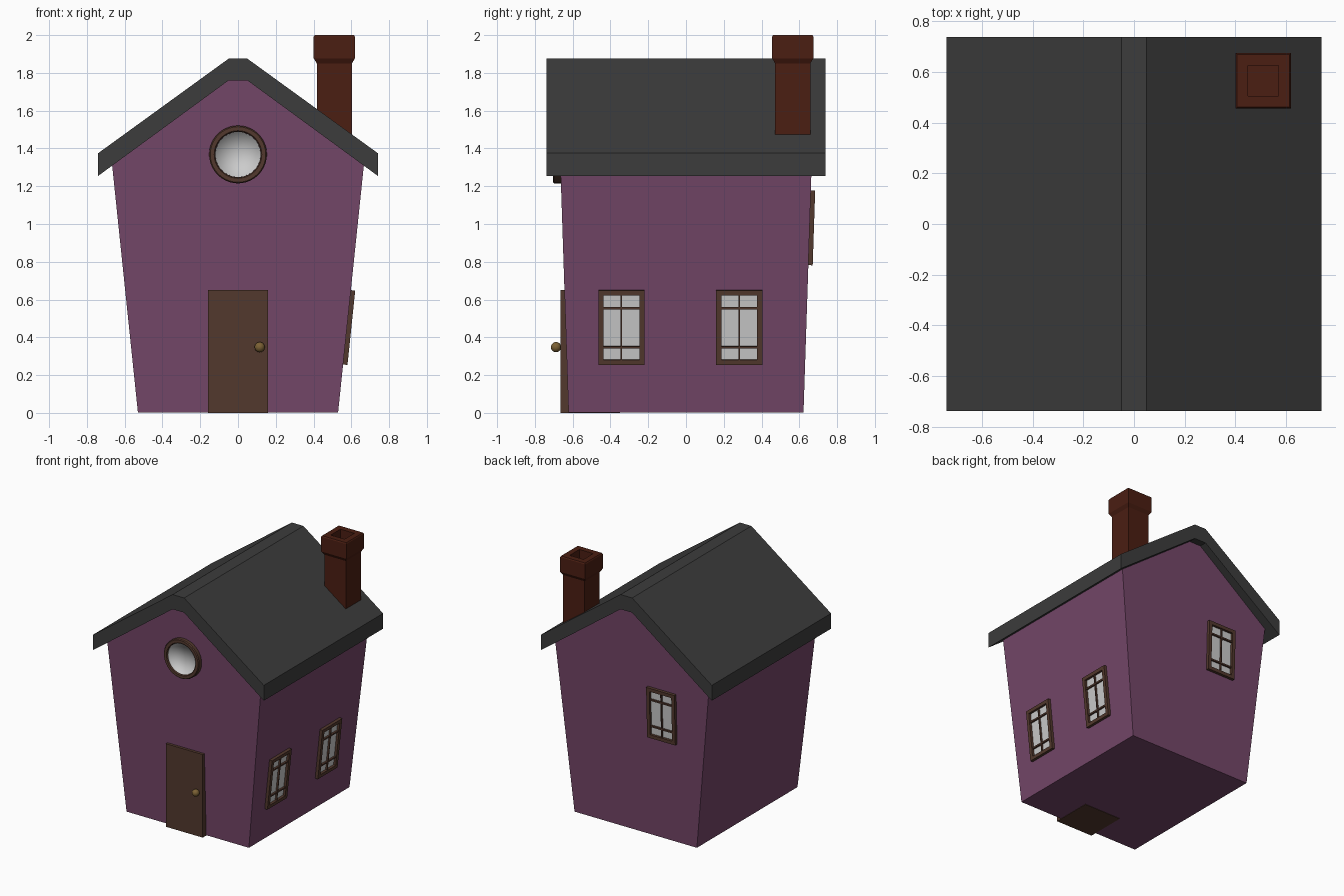
import bpy, bmesh
from math import sin, cos, pi
from mathutils import Matrix, Vector

if "Cube" in bpy.data.objects:
    bpy.data.objects.remove(bpy.data.objects["Cube"])


def mat(name, rgb):
    m = bpy.data.materials.new(name)
    m.diffuse_color = (*rgb, 1)
    m.use_nodes = True
    m.node_tree.nodes["Principled BSDF"].inputs["Base Color"].default_value = m.diffuse_color
    return m


WALL = mat("plum_wall", (0.175, 0.062, 0.14))
ROOF = mat("dark_roof", (0.045, 0.045, 0.045))
WOOD = mat("brown_wood", (0.085, 0.04, 0.026))
BRICK = mat("red_brick", (0.07, 0.013, 0.006))
BRASS = mat("brass", (0.2, 0.12, 0.035))
GLASS = mat("pale_glass", (0.6, 0.6, 0.6))


def finish(bm, name, material, matrix=None, smooth=False):
    bmesh.ops.recalc_face_normals(bm, faces=bm.faces)
    me = bpy.data.meshes.new(name)
    bm.to_mesh(me)
    bm.free()
    me.materials.append(material)
    for p in me.polygons:
        p.use_smooth = smooth
    ob = bpy.data.objects.new(name, me)
    bpy.context.collection.objects.link(ob)
    if matrix:
        ob.matrix_world = matrix
    return ob


def loft(name, rings, material, closed=False, matrix=None):
    """Bridge equal rings of points; cap the ends, or close back to the first ring."""
    bm = bmesh.new()
    vs = [[bm.verts.new(p) for p in r] for r in rings]
    n = len(vs[0])
    pairs = list(zip(vs, vs[1:])) + ([(vs[-1], vs[0])] if closed else [])
    for a, b in pairs:
        for i in range(n):
            j = (i + 1) % n
            bm.faces.new((a[i], a[j], b[j], b[i]))
    if not closed:
        bm.faces.new(vs[0])
        bm.faces.new(vs[-1])
    return finish(bm, name, material, matrix)


def rect(hx, hy, z):
    return [(-hx, -hy, z), (hx, -hy, z), (hx, hy, z), (-hx, hy, z)]


def box(name, lo, hi, material, matrix=None):
    rings = [[(lo[0], lo[1], z), (hi[0], lo[1], z), (hi[0], hi[1], z), (lo[0], hi[1], z)]
             for z in (lo[2], hi[2])]
    return loft(name, rings, material, matrix=matrix)


def mirrored(half):
    return half + [(-x, z) for x, z in reversed(half)]


# Walls: gabled outline, wider at the top in both directions
SLOPE_X, SLOPE_Y = 0.104, 0.033
wall_y = lambda z: 0.622 + SLOPE_Y * z
wall_x = lambda z: 0.53 + SLOPE_X * z
gable = mirrored([(0.53, 0.003), (wall_x(1.315), 1.315), (0.05, 1.765)])
loft("walls", [[(x, s * wall_y(z), z) for x, z in gable] for s in (-1, 1)], WALL)

# Roof: chevron slab with a flat ridge
top = [(0.74, 1.375), (0.05, 1.875), (-0.05, 1.875), (-0.74, 1.375)]
under = [(-0.74, 1.255), (-0.05, 1.76), (0.05, 1.76), (0.74, 1.255)]
loft("roof", [[(x, y, z) for x, z in top + under] for y in (-0.738, 0.738)], ROOF)

# Chimney: square stack with flared cap and hollow flue
stack = [(0.093, 1.3), (0.093, 1.85), (0.109, 1.877), (0.109, 1.992), (0.104, 2.0),
         (0.06, 2.0), (0.06, 1.88)]
loft("chimney", [rect(h, h, z) for h, z in stack], BRICK,
     matrix=Matrix.Translation((0.51, 0.565, 0)))

# Door and knob
box("door", (-0.16, -0.665, 0), (0.16, -0.35, 0.65), WOOD)
bm = bmesh.new()
bmesh.ops.create_uvsphere(bm, u_segments=20, v_segments=12, radius=0.027)
finish(bm, "door_knob", BRASS, Matrix.Translation((0.115, -0.688, 0.348)), smooth=True)


# Casement windows, built flat and laid onto the sloping walls
def window(name, origin, right, up):
    u, v = Vector(right).normalized(), Vector(up).normalized()
    m = Matrix((u, v, u.cross(v))).transposed().to_4x4()
    m.translation = origin
    w, h, t = 0.122, 0.198, 0.027
    loft(name + "_frame", [rect(w, h, -0.012), rect(w, h, 0.023),
                           rect(w - t, h - t, 0.023), rect(w - t, h - t, -0.012)],
         WOOD, closed=True, matrix=m)
    box(name + "_pane", (t - w, t - h, -0.01), (w - t, h - t, 0.004), GLASS, m)
    box(name + "_upright_bar", (-0.004, t - h, 0), (0.004, h - t, 0.018), WOOD, m)
    for side, y in (("lower", -0.106), ("upper", 0.103)):
        box(f"{name}_{side}_bar", (t - w, y - 0.006, 0), (w - t, y + 0.006, 0.018), WOOD, m)


for label, y in (("front", -0.342), ("back", 0.282)):
    window(f"side_{label}_window", (wall_x(0.453), y, 0.453), (0, 1, 0), (SLOPE_X, 0, 1))
window("rear_window", (-0.255, wall_y(0.98), 0.98), (-1, 0, 0), (0, SLOPE_Y, 1))


# Round gable window: turned frame and softly shaded recessed glass
def circle(r, y, n=40):
    return [(r * cos(2 * pi * i / n), y, 1.368 + r * sin(2 * pi * i / n)) for i in range(n)]


frame = loft("round_window_frame",
             [circle(r, y) for r, y in ((0.153, -0.65), (0.153, -0.698), (0.147, -0.705),
                                        (0.126, -0.705), (0.12, -0.698), (0.12, -0.65))],
             WOOD, closed=True)
bpy.context.view_layer.objects.active = frame
frame.select_set(True)
bpy.ops.object.shade_smooth_by_angle(angle=0.6)

bm = bmesh.new()
rim, base = [[bm.verts.new(p) for p in circle(0.1195, y)] for y in (-0.695, -0.68)]
mid = bm.verts.new((0, -0.675, 1.368))
for i in range(40):
    j = (i + 1) % 40
    bm.faces.new((rim[i], rim[j], base[j], base[i]))
    bm.faces.new((base[i], base[j], mid))
glass = finish(bm, "round_window_glass", GLASS, smooth=True)
if glass.data.polygons[1].normal.y > 0:
    glass.data.flip_normals()
